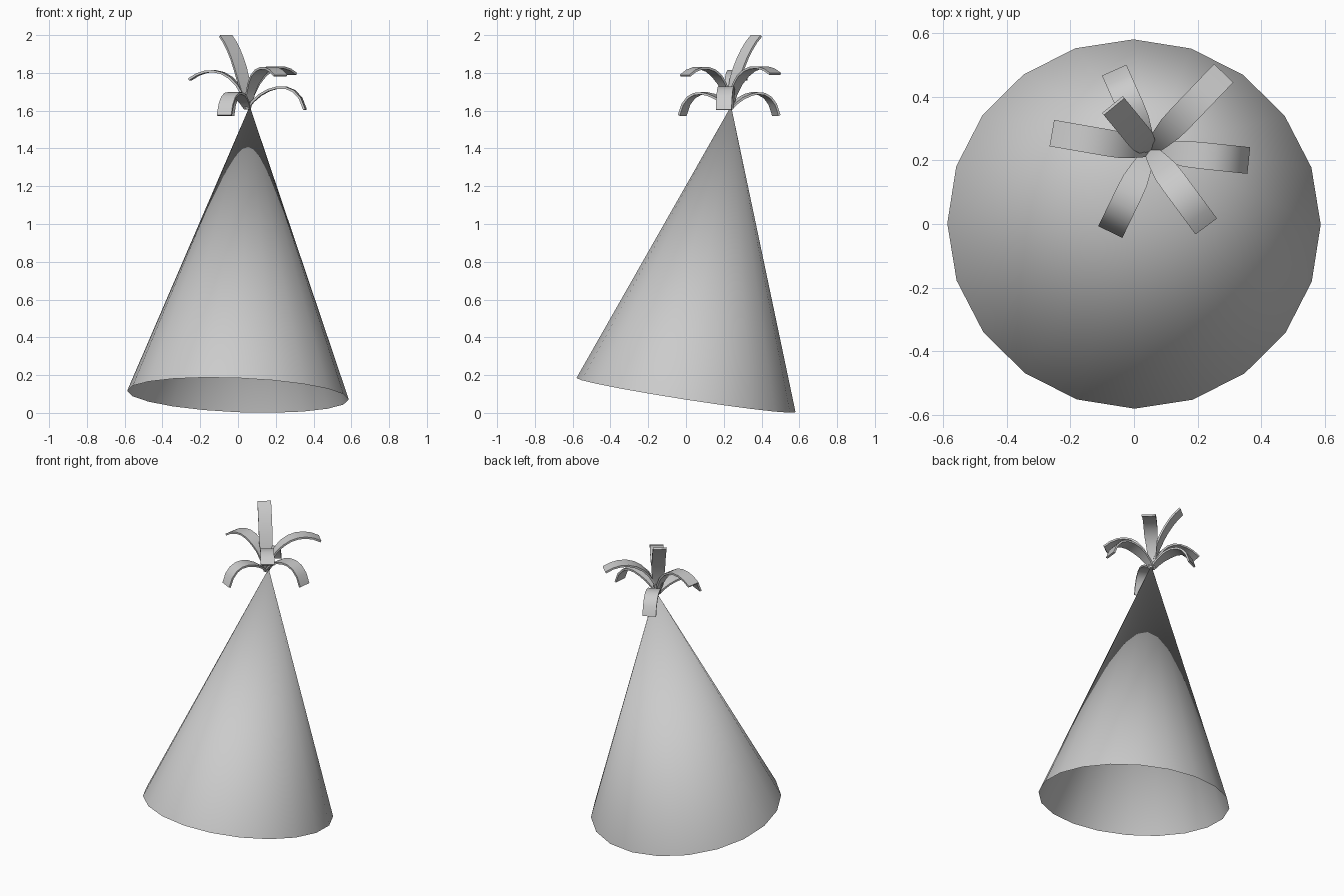
import bpy
import bmesh
from mathutils import Vector, Matrix

cube = bpy.data.objects.get("Cube")
if cube:
    bpy.data.objects.remove(cube)

grey = bpy.data.materials.new("plain grey")
grey.use_nodes = True
colour = (0.6, 0.6, 0.6, 1)
grey.diffuse_color = colour
grey.node_tree.nodes["Principled BSDF"].inputs["Base Color"].default_value = colour


def add_object(name, bm):
    mesh = bpy.data.meshes.new(name)
    bm.to_mesh(mesh)
    bm.free()
    mesh.materials.append(grey)
    obj = bpy.data.objects.new(name, mesh)
    bpy.context.collection.objects.link(obj)
    bpy.ops.object.select_all(action="DESELECT")
    obj.select_set(True)
    bpy.context.view_layer.objects.active = obj
    bpy.ops.object.shade_smooth_by_angle()
    return obj


# Hat cone: open at the base, leaning back and slightly sideways
UP = Vector((0, 0, 1))
axis = Vector((0.04, 0.154, 0.987)).normalized()
base = Vector((0, 0, 0.094))
height = 1.55
bm = bmesh.new()
bmesh.ops.create_cone(bm, cap_ends=False, segments=20,
                      radius1=0.587, radius2=0, depth=height)
bmesh.ops.remove_doubles(bm, verts=bm.verts, dist=0.001)
lean = UP.rotation_difference(axis).to_matrix().to_4x4()
bm.transform(Matrix.Translation(base + axis * height / 2) @ lean)
add_object("hat_cone", bm)

# Streamers: curved strips fanning out from the point of the cone
ROOT = Vector((0.05, 0.232, 1.61))
STEPS = 8


def streamer(name, tip, rise_near, rise_far, reach=(0.15, 0.65)):
    tip = Vector(tip)
    out = Vector((tip.x - ROOT.x, tip.y - ROOT.y, 0))
    side = out.cross(UP).normalized()
    near = ROOT + out * reach[0] + UP * rise_near
    far = ROOT + out * reach[1] + UP * rise_far
    bm = bmesh.new()
    rows = []
    for i in range(STEPS + 1):
        t = i / STEPS
        s = 1 - t
        p = ROOT * s**3 + near * 3 * s * s * t + far * 3 * s * t * t + tip * t**3
        half = 0.018 + 0.024 * min(1, t * 2.5)
        rows.append([bm.verts.new(p + side * half), bm.verts.new(p - side * half)])
    for a, b in zip(rows, rows[1:]):
        bm.faces.new((a[0], b[0], b[1], a[1]))
    bmesh.ops.recalc_face_normals(bm, faces=bm.faces)
    obj = add_object(name, bm)
    solid = obj.modifiers.new("thickness", "SOLIDIFY")
    solid.thickness = 0.012
    solid.offset = 0
    bpy.ops.object.modifier_apply(modifier=solid.name)
    bpy.ops.object.shade_smooth_by_angle()


streamer("streamer_tall", (-0.065, 0.372, 1.995), 0.14, 0.31, (0.08, 0.5))
streamer("streamer_right", (-0.255, 0.285, 1.765), 0.21, 0.24)
streamer("streamer_front_left", (0.225, -0.005, 1.785), 0.22, 0.26)
streamer("streamer_back_left", (0.28, 0.472, 1.795), 0.22, 0.26)
streamer("streamer_left", (0.355, 0.2, 1.605), 0.11, 0.19, (0.2, 0.85))
streamer("streamer_front_right", (-0.072, -0.02, 1.575), 0.08, 0.15, (0.25, 0.85))
streamer("streamer_back_right", (-0.06, 0.478, 1.575), 0.08, 0.15, (0.25, 0.85))
